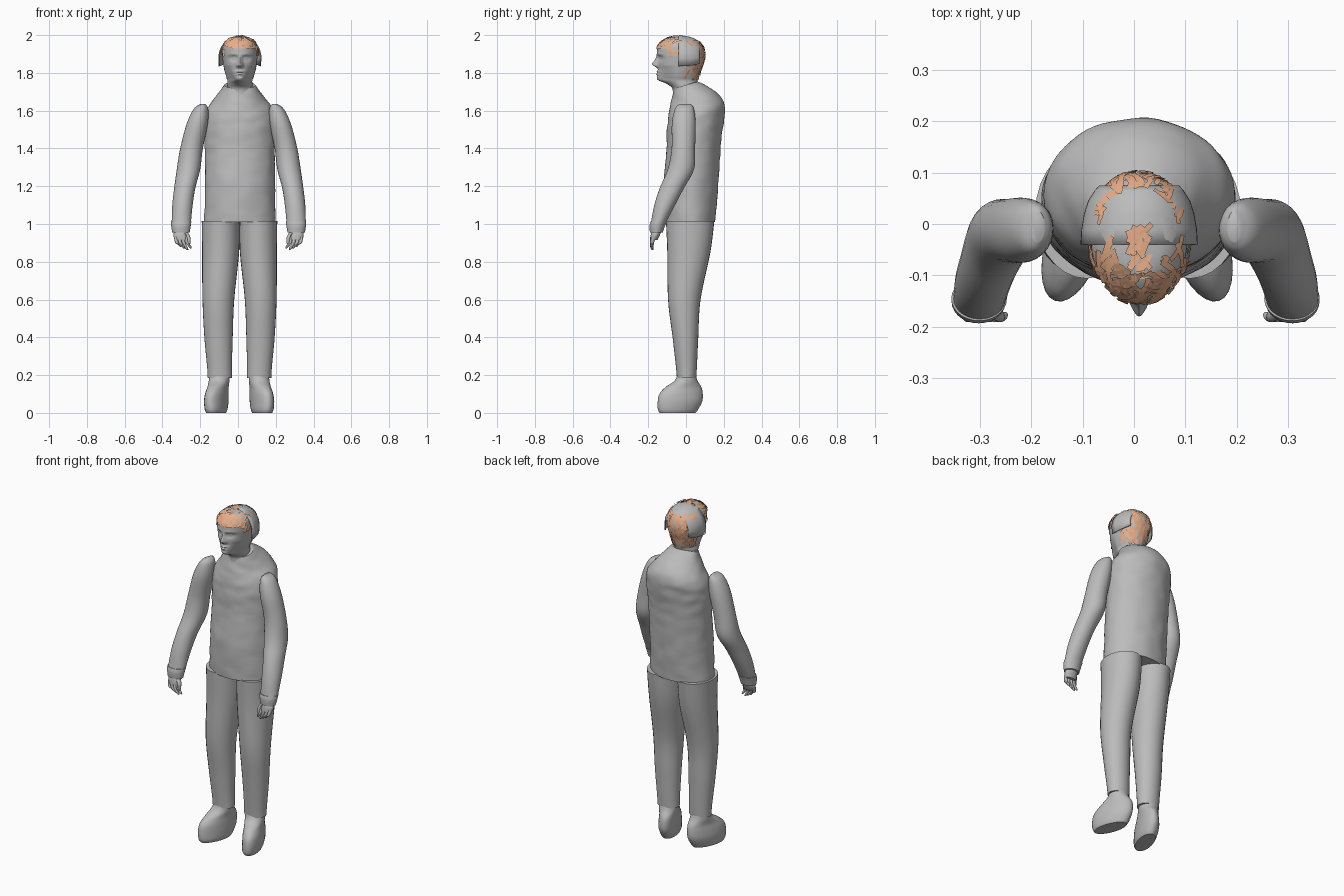
import bpy, bmesh, math, random
from mathutils import Vector, noise

random.seed(4)
old = bpy.data.objects.get("Cube")
if old:
    bpy.data.objects.remove(old)


def material(name, colour):
    m = bpy.data.materials.new(name)
    m.use_nodes = True
    m.diffuse_color = (*colour, 1)
    m.node_tree.nodes["Principled BSDF"].inputs["Base Color"].default_value = (*colour, 1)
    return m


GREY = material("plain grey", (0.5, 0.5, 0.5))
HAIR = material("copper hair", (0.8, 0.42, 0.25))


def finish(name, bm, mat, angle=50, recalc=True):
    if recalc:
        bmesh.ops.recalc_face_normals(bm, faces=bm.faces)
    me = bpy.data.meshes.new(name)
    bm.to_mesh(me)
    bm.free()
    me.materials.append(mat)
    ob = bpy.data.objects.new(name, me)
    bpy.context.collection.objects.link(ob)
    bpy.ops.object.select_all(action='DESELECT')
    ob.select_set(True)
    bpy.context.view_layer.objects.active = ob
    bpy.ops.object.shade_smooth_by_angle(angle=math.radians(angle))
    return ob


def spline(sections, t):
    """Smooth value between neighbouring sections."""
    i = min(int(t), len(sections) - 2)
    f = t - i
    pick = [sections[max(0, min(len(sections) - 1, i + k))] for k in (-1, 0, 1, 2)]
    return [0.5 * (2 * b + (c - a) * f + (2 * a - 5 * b + 4 * c - d) * f * f
                   + (3 * b - a - 3 * c + d) * f ** 3) for a, b, c, d in zip(*pick)]


def loft(name, sections, side=1, shift=0.0, n=28, per=5, yaw=0, slope=0, shape=None):
    """Skin of horizontal ellipses: x, y, z, x radius, y radius."""
    bm = bmesh.new()
    rings = []
    steps = (len(sections) - 1) * per
    for k in range(steps + 1):
        x, y, z, rx, ry = spline(sections, k / per)
        ring = []
        for j in range(n):
            a = math.tau * j / n
            u, v = rx * math.cos(a), ry * math.sin(a)
            px = x + u * math.cos(yaw) - v * math.sin(yaw)
            py = y + u * math.sin(yaw) + v * math.cos(yaw)
            p = Vector((px * side + shift, py, z + slope * v * k / steps))
            ring.append(bm.verts.new(shape(p) if shape else p))
        rings.append(ring)
    for lo, hi in zip(rings, rings[1:]):
        for j in range(n):
            bm.faces.new((lo[j], lo[(j + 1) % n], hi[(j + 1) % n], hi[j]))
    bm.faces.new(rings[0])
    bm.faces.new(rings[-1])
    return finish(name, bm, GREY)


# Torso with a rumpled surface
def rumple(p):
    q = Vector((p.x * 14, p.y * 14, p.z * 22))
    d = Vector((p.x, p.y - 0.03, 0)).normalized()
    return p + d * 0.004 * noise.noise(q)


loft("torso", [(0, .02, 1.01, .189, .135), (0, .025, 1.2, .185, .145),
               (0, .04, 1.4, .185, .144), (0, .05, 1.53, .188, .15),
               (0, .056, 1.6, .178, .149), (0, .045, 1.66, .137, .128),
               (0, .018, 1.71, .1, .088), (0, -.002, 1.735, .082, .064)],
     shift=.01, n=64, per=8, slope=.3, shape=rumple)

for side, label in ((1, "left"), (-1, "right")):
    # Trouser leg and shoe
    loft(label + "_leg", [(.1, .022, 1.015, .1, .128), (.1, .015, .85, .098, .114),
                          (.112, -.009, .6, .084, .086), (.111, -.003, .4, .075, .068),
                          (.106, .002, .25, .066, .056), (.104, .003, .185, .064, .051)],
         side, .008)
    loft(label + "_shoe", [(.122, -.045, 0, .045, .1), (.122, -.042, .02, .052, .112),
                           (.121, -.032, .06, .055, .123), (.118, -.026, .1, .053, .12),
                           (.112, -.014, .135, .05, .1), (.106, 0, .17, .054, .062),
                           (.104, .003, .21, .054, .045)], side, .006, yaw=.32)
    # Sleeve, bent forward at the elbow
    loft(label + "_sleeve", [(.19, -.005, 1.635, .012, .03), (.2, -.008, 1.61, .038, .05),
                             (.22, -.012, 1.53, .056, .063), (.25, -.014, 1.4, .06, .062),
                             (.266, -.027, 1.29, .062, .07), (.286, -.075, 1.19, .056, .064),
                             (.298, -.113, 1.1, .054, .055), (.304, -.145, 1.01, .051, .04)],
         side, .004)
    loft(label + "_cuff", [(.304, -.145, 1.012, .054, .043), (.305, -.152, .99, .052, .041),
                           (.305, -.157, .955, .046, .034)], side, .003)
    # Hand
    loft(label + "_palm", [(.305, -.155, .965, .034, .026), (.306, -.163, .94, .039, .024),
                           (.303, -.17, .915, .034, .019)], side, .003)
    for f in range(4):
        x = .332 - f * .018
        drop = .862 + .008 * abs(f - 2)
        loft(f"{label}_finger_{f + 1}", [(x, -.172, .93, .01, .012), (x - .006, -.18, .9, .009, .011),
                                         (x - .02, -.18, drop + .012, .008, .009),
                                         (x - .026, -.176, drop, .004, .005)], side, .003, n=10)
    loft(label + "_thumb", [(.282, -.165, .955, .014, .016), (.265, -.178, .93, .01, .012),
                            (.262, -.182, .9, .008, .009), (.263, -.182, .892, .004, .004)],
         side, .003, n=10)

# Head: stacked outline, then soft pushes and pulls for the face
CX = .01
HEAD = [(CX, -.005, 1.66, .072, .066), (CX, -.008, 1.715, .068, .064),
        (CX, -.022, 1.742, .066, .08), (CX, -.04, 1.762, .066, .103),
        (CX, -.04, 1.785, .074, .11), (CX, -.034, 1.82, .083, .113),
        (CX, -.028, 1.86, .09, .121), (CX, -.027, 1.9, .094, .126),
        (CX, -.03, 1.94, .091, .119), (CX, -.03, 1.967, .075, .096),
        (CX, -.03, 1.985, .05, .065), (CX, -.03, 1.993, .012, .015)]
# offset from middle, height, spread across, spread up, depth
FEATURES = [(0, 1.845, .010, .011, -.026), (0, 1.866, .008, .015, -.014),
            (.012, 1.838, .006, .006, -.009), (.034, 1.878, .016, .010, .014),
            (.034, 1.877, .009, .005, -.007), (.034, 1.898, .02, .006, -.004),
            (0, 1.806, .018, .004, -.009), (0, 1.793, .015, .004, -.007),
            (0, 1.8, .02, .002, .004), (0, 1.768, .018, .012, -.006)]


def face(p):
    if p.y > -.05:
        return p
    q = p.copy()
    # narrow the jaw towards the chin
    if p.z < 1.84:
        q.x = CX + (p.x - CX) * (1 - .35 * min(1, (1.84 - p.z) / .07) * min(1, (-.05 - p.y) / .06))
    for x, z, sx, sz, depth in FEATURES:
        dx = abs(q.x - CX) - x
        q.y += depth * math.exp(-(dx / sx) ** 2 / 2 - ((p.z - z) / sz) ** 2 / 2)
    return q


loft("head", HEAD, n=120, per=8, shape=face)

# Curved band over the crown and ears
bm = bmesh.new()
rows = []
for y, s in ((-.04, 1), (-.01, .985), (.02, .94), (.045, .87), (.065, .76), (.075, .68)):
    row = [bm.verts.new((CX - .112 * s, y, 1.835 + .05 * (1 - s)))]
    for k in range(25):
        a = math.pi * (1 - k / 24)
        row.append(bm.verts.new((CX + .114 * s * math.cos(a), y, 1.88 + .118 * s * math.sin(a))))
    row.append(bm.verts.new((CX + .112 * s, y, 1.835 + .05 * (1 - s))))
    rows.append(row)
for r0, r1 in zip(rows, rows[1:]):
    for k in range(len(r0) - 1):
        bm.faces.new((r0[k], r0[k + 1], r1[k + 1], r1[k]))
band = finish("crown_band", bm, GREY)
band.modifiers.new("thickness", 'SOLIDIFY').thickness = .006


# Hair: flat locks laid on the skull
def skull(a, z, lift):
    t = 0
    for i in range(len(HEAD) - 1):
        lo, hi = HEAD[i][2], HEAD[i + 1][2]
        if lo <= z <= hi:
            t = i + (z - lo) / (hi - lo)
    x, y, _, rx, ry = spline(HEAD, t)
    return Vector((x + (rx + lift) * math.cos(a), y + (ry + lift) * math.sin(a), z + lift * .4))


def locks(name, count, middle, spread, low, high, lean, length):
    bm = bmesh.new()
    for _ in range(count):
        a = middle + random.uniform(-spread, spread)
        z = random.uniform(low, high)
        da, dz = random.uniform(-lean, lean), random.choice((-1, 1)) * random.uniform(.3, 1) * length
        lift = random.uniform(.003, .007)
        points = [skull(a + da * k / 4, max(low, min(high, z + dz * k / 4)), lift) for k in range(5)]
        edge = []
        for k, p in enumerate(points):
            along = points[min(k + 1, 4)] - points[max(k - 1, 0)]
            out = Vector((p.x - CX, p.y + .03, (p.z - 1.87) * .8))
            across = along.cross(out).normalized() * random.uniform(.004, .007)
            edge.append((bm.verts.new(p - across), bm.verts.new(p + across)))
        for (p0, p1), (q0, q1) in zip(edge, edge[1:]):
            bm.faces.new((p0, p1, q1, q0))
    return finish(name, bm, HAIR, 30, False)


locks("back_hair", 190, math.pi / 2, 1.15, 1.765, 1.965, .35, .06)
locks("front_hair", 90, -math.pi / 2, 1.15, 1.932, 1.985, .6, .03)
for side in (0, math.pi):
    locks("temple_hair", 14, side - .35 * math.cos(side), .18, 1.89, 1.945, .2, .03)

# Narrow tuft running over the crown
bm = bmesh.new()
for _ in range(26):
    y = random.uniform(-.1, -.01)
    a = random.uniform(-.9, .9)
    c = Vector((CX + random.uniform(-.016, .016), y, 1.994 - 1.7 * max(0, -.045 - y) ** 1.5))
    d = Vector((math.sin(a), math.cos(a), 0)) * .018
    w = Vector((d.y, -d.x, 0)) * .3
    bm.faces.new([bm.verts.new(c + o) for o in (d + w, d - w, -d - w, w - d)])
for v in bm.verts:
    v.co.z = min(2.0, v.co.z + random.uniform(.003, .006))
finish("crown_tuft", bm, HAIR, 30, False)
